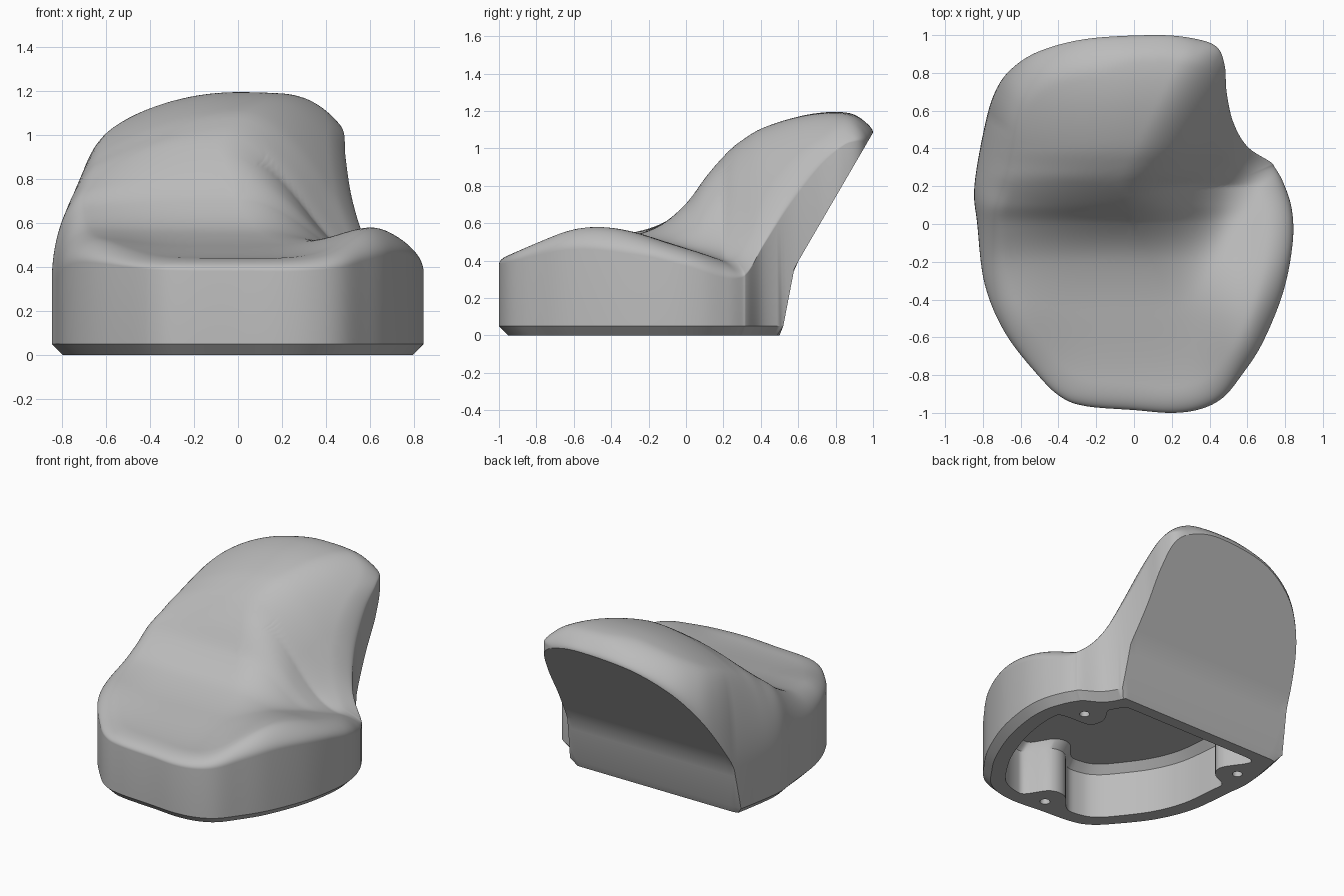
import bpy, bmesh, math
from mathutils import Vector

cube = bpy.data.objects.get("Cube")
if cube:
    bpy.data.objects.remove(cube, do_unlink=True)


# Helpers
def hermite(a, b, c, d, t):
    return b + 0.5 * t * (c - a + t * (2 * a - 5 * b + 4 * c - d + t * (3 * (b - c) + d - a)))


def curve(points, v):
    """Smooth height along a list of (position, height) points."""
    if v <= points[0][0]:
        return points[0][1]
    for i in range(len(points) - 1):
        (x0, h0), (x1, h1) = points[i], points[i + 1]
        if v <= x1:
            def slope(j):
                lo, hi = max(j - 1, 0), min(j + 1, len(points) - 1)
                return (points[hi][1] - points[lo][1]) / (points[hi][0] - points[lo][0])
            w = x1 - x0
            t = (v - x0) / w
            s = t * t * (3 - 2 * t)
            return (h0 + (h1 - h0) * s + w * slope(i) * t * (1 - t) ** 2
                    - w * slope(i + 1) * t * t * (1 - t))
    return points[-1][1]


def soft_max(a, b, k):
    h = max(k - abs(a - b), 0) / k
    return max(a, b) + h * h * k / 4


def smooth(t):
    t = min(max(t, 0), 1)
    return t * t * (3 - 2 * t)


def inset(p, d):
    return p * (1 - d / p.length)


def clamp_back(p, y):
    return p * (y / p.y) if p.y > y else p.copy()


def add_rings(bm, rings):
    """Bridge equal rings of points with quads; return the vertex rings."""
    vs = [[bm.verts.new(c) for c in ring] for ring in rings]
    for a, b in zip(vs, vs[1:]):
        for i in range(len(a)):
            j = (i + 1) % len(a)
            bm.faces.new((a[i], a[j], b[j], b[i]))
    return vs


def finish(bm, name):
    bmesh.ops.remove_doubles(bm, verts=bm.verts, dist=0.0002)
    bmesh.ops.recalc_face_normals(bm, faces=bm.faces)
    mesh = bpy.data.meshes.new(name)
    bm.to_mesh(mesh)
    bm.free()
    obj = bpy.data.objects.new(name, mesh)
    bpy.context.collection.objects.link(obj)
    return obj


# Plan outline, counterclockwise from the front
CONTROL = [Vector(p) for p in (
    (.2, -1), (.35, -.98), (.47, -.92), (.57, -.8), (.68, -.63), (.79, -.36), (.84, -.1),
    (.835, .08), (.79, .22), (.745, .3), (.72, .33), (.6, .41), (.525, .54), (.49, .7),
    (.48, .84), (.435, .94), (.3, .985), (.1, 1), (-.25, .98), (-.5, .915),
    (-.65, .82), (-.735, .7), (-.79, .52), (-.845, .2), (-.83, 0), (-.79, -.32),
    (-.68, -.58), (-.5, -.81), (-.38, -.92), (-.25, -.965), (0, -.985))]
n = len(CONTROL)
outline = [hermite(CONTROL[i - 1], CONTROL[i], CONTROL[(i + 1) % n], CONTROL[(i + 2) % n], k / 8)
           for i in range(n) for k in range(8)]

# Height profiles running front to back
BACK = [(-1, -.3), (-.2, .44), (0, .69), (.1, .84), (.23, .99), (.3, 1.045),
        (.4, 1.105), (.6, 1.17), (.77, 1.195), (.9, 1.185), (1, 1.15)]
RIM_LEFT = [(-1, .38), (-.6, .46), (-.2, .42), (0, .37), (.3, .31), (.42, .49),
            (.55, .69), (.72, .91), (.85, 1.02), (.92, 1.04)]
RIM_RIGHT = [(-1, .38), (-.5, .42), (0, .34), (.5, .35)]


def underside(y):
    """Height of the steep lower back and the sloping upper back."""
    if y < .58:
        return max(.05, .05 + (y - .52) * 5.2)
    return .362 + (y - .58) * 1.72


def rim(p):
    return max(curve(RIM_LEFT if p.x > 0 else RIM_RIGHT, p.y), underside(p.y))


def top_height(x, y):
    seat = .44 + .08 * smooth((y + .9) / .7)
    seat -= .25 * max(0, y + .5) ** 2 * smooth((x - .1) / .4)
    seat += .1 * math.exp(-(x - .61) ** 2 / .05 - (y + .62) ** 2 / .16)
    seat += .03 * math.exp(-(x + .65) ** 2 / .05 - (y + .5) ** 2 / .15)
    ridge = .1 + abs(y - .2) * .5
    back = curve(BACK, y) - 1.4 * soft_max(0, x - ridge, .2)
    back -= (.15 if x > 0 else .45 * smooth(y / .6 + .3)) * x * x
    return soft_max(seat, back, .3)


# Body: rounded top, upright sides, sloping back and chamfered base
def top_point(p, s):
    q = p * s
    radius = .14 + .06 * smooth(-p.x * 4) * smooth(p.y * 4)
    d = min((1 - s) * p.length / radius, 1)
    f = math.sqrt(1 - (1 - d) ** 2)
    return (q.x, q.y, rim(p) + (top_height(q.x, q.y) - rim(p)) * f)


STEPS = 40
rings = [[top_point(p, math.sin(k / STEPS * math.pi / 2)) for p in outline]
         for k in range(1, STEPS + 1)]
for limit in (1, .63, .58, .565, .52):
    ring = [clamp_back(p, limit) for p in outline]
    rings.append([(q.x, q.y, underside(q.y)) for q in ring])
rings.append([(*clamp_back(inset(p, .05), .5), 0) for p in outline])

bm = bmesh.new()
vs = add_rings(bm, rings)
centre = bm.verts.new((0, 0, top_height(0, 0)))
for i in range(len(outline)):
    bm.faces.new((centre, vs[0][i - 1], vs[0][i]))
bm.faces.new(vs[-1])
body = finish(bm, "seat_body")

# Hollow: inset outline bending smoothly around three screw posts
POSTS = [Vector(p) for p in ((.04, -.83), (.56, .18), (-.67, .22))]


def hollow_point(p):
    q = clamp_back(inset(p, .15), .42)
    while any((q - c).length < .14 for c in POSTS):
        q *= .985
    return q


hollow = [hollow_point(p) for p in outline]
for _ in range(3):
    hollow = [(hollow[i - 1] + hollow[i] * 2 + hollow[(i + 1) % len(hollow)]) / 4
              for i in range(len(hollow))]
bm = bmesh.new()
vs = add_rings(bm, [[(*q, -.1) for q in hollow], [(*q, .31) for q in hollow],
                    [(*inset(q, .05), .36) for q in hollow]])
bm.faces.new(vs[0])
bm.faces.new(vs[-1])
hollow_cutter = finish(bm, "hollow_cutter")

# Screw holes in the posts
bm = bmesh.new()
for c in POSTS:
    made = bmesh.ops.create_cone(bm, cap_ends=True, segments=20, radius1=.032, radius2=.032, depth=.4)
    bmesh.ops.translate(bm, verts=made["verts"], vec=(c.x, c.y, 0))
hole_cutter = finish(bm, "screw_hole_cutter")

bpy.ops.object.select_all(action='DESELECT')
bpy.context.view_layer.objects.active = body
body.select_set(True)
for cutter in (hollow_cutter, hole_cutter):
    cutter.hide_render = True
    mod = body.modifiers.new(cutter.name, 'BOOLEAN')
    mod.operation = 'DIFFERENCE'
    mod.solver = 'EXACT'
    mod.object = cutter
    bpy.ops.object.modifier_apply(modifier=mod.name)
    bpy.data.objects.remove(cutter, do_unlink=True)

# Colour and shading
grey = bpy.data.materials.new("plain_grey")
grey.use_nodes = True
colour = (.5, .5, .5, 1)
grey.diffuse_color = colour
grey.node_tree.nodes["Principled BSDF"].inputs["Base Color"].default_value = colour
body.data.materials.clear()
body.data.materials.append(grey)
bpy.ops.object.shade_smooth_by_angle(angle=math.radians(30))
